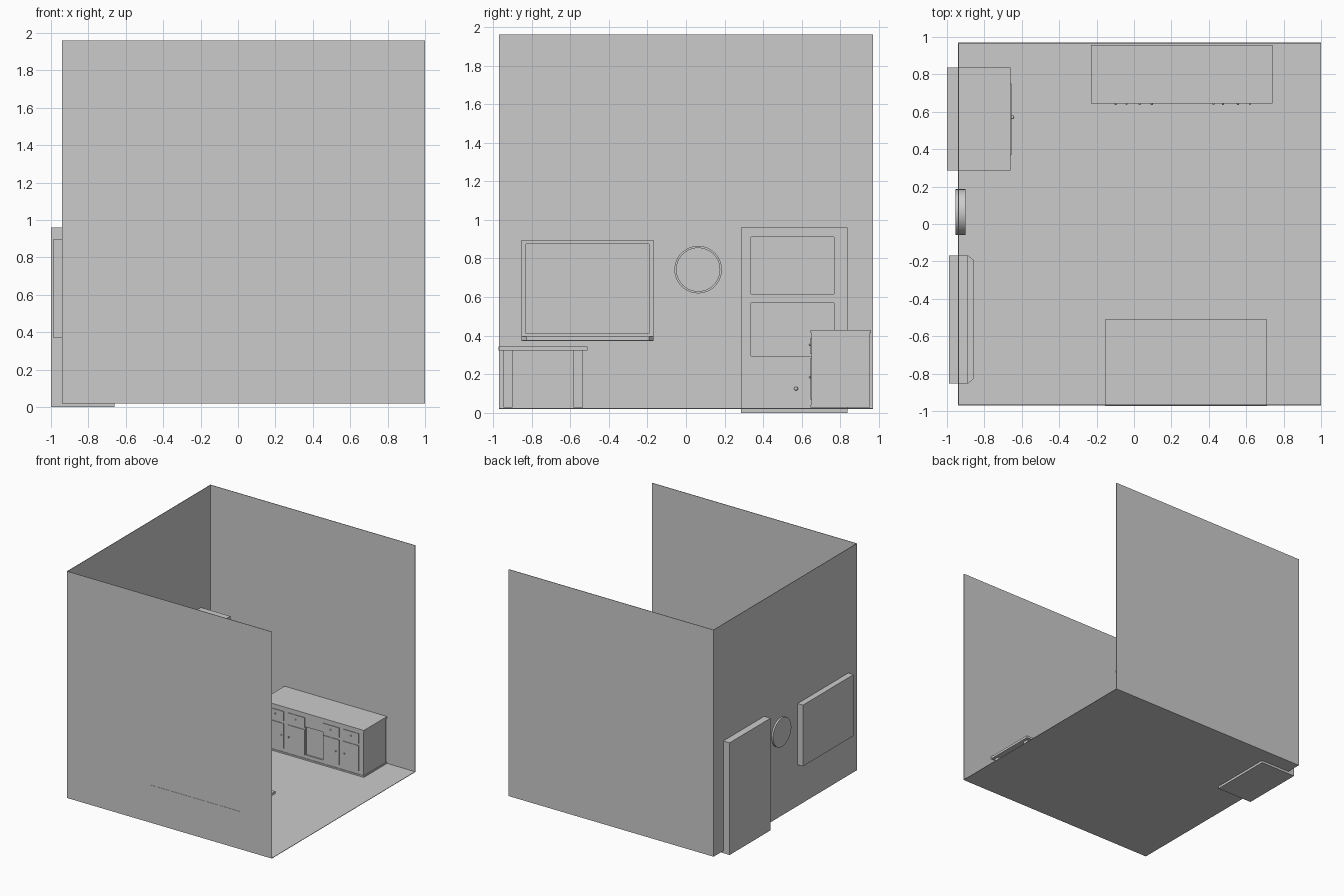
import bpy, bmesh, math
from mathutils import Matrix

if "Cube" in bpy.data.objects:
    bpy.data.objects.remove(bpy.data.objects["Cube"])


def box(name, x0, x1, y0, y1, z0, z1):
    bm = bmesh.new()
    m = (Matrix.Translation(((x0 + x1) / 2, (y0 + y1) / 2, (z0 + z1) / 2))
         @ Matrix.Diagonal((x1 - x0, y1 - y0, z1 - z0, 1)))
    bmesh.ops.create_cube(bm, size=1, matrix=m)
    return finish(name, bm)


def finish(name, bm):
    me = bpy.data.meshes.new(name)
    bmesh.ops.recalc_face_normals(bm, faces=bm.faces)
    bm.to_mesh(me)
    bm.free()
    ob = bpy.data.objects.new(name, me)
    bpy.context.collection.objects.link(ob)
    return ob


def smooth(ob):
    for p in ob.data.polygons:
        p.use_smooth = True


def knob(name, x, y, z, r):
    bm = bmesh.new()
    bmesh.ops.create_uvsphere(bm, u_segments=12, v_segments=8, radius=r,
                              matrix=Matrix.Translation((x, y, z)))
    smooth(finish(name, bm))


def recess(ob, x0, x1, y0, y1, z0, z1):
    cutter = box(ob.name + "_cutter", x0, x1, y0, y1, z0, z1)
    cutter.hide_render = True
    cutter.hide_set(True)
    mod = ob.modifiers.new("recess", 'BOOLEAN')
    mod.object = cutter
    mod.solver = 'EXACT'


# Room shell, open at the top and on the right
T = 0.004
box("floor", -0.94, 1.0, -0.97, 0.97, 0.02, 0.02 + T)
box("left_wall", -0.94, -0.94 + T, -0.97, 0.97, 0.02, 1.96)
box("front_wall", -0.94, 1.0, -0.97, -0.97 + T, 0.02, 1.96)
box("back_wall", -0.94, 1.0, 0.97 - T, 0.97, 0.02, 1.96)

# Bookcase with two open shelves and a bottom drawer
case = box("bookcase", -1.0, -0.66, 0.285, 0.838, 0.0, 0.96)
recess(case, -0.97, -0.6, 0.337, 0.768, 0.615, 0.912)
recess(case, -0.97, -0.6, 0.337, 0.768, 0.295, 0.57)
box("bookcase_drawer", -0.661, -0.656, 0.37, 0.752, 0.03, 0.22)
knob("bookcase_knob", -0.65, 0.57, 0.125, 0.01)

# Framed wall panel with a chamfered ledge
panel = box("wall_panel", -0.99, -0.888, -0.853, -0.168, 0.372, 0.896)
recess(panel, -0.905, -0.8, -0.83, -0.192, 0.412, 0.876)
bm = bmesh.new()
ledge = [(-0.888, -0.853), (-0.857, -0.828), (-0.857, -0.193), (-0.888, -0.168)]
f = bm.faces.new([bm.verts.new((x, y, 0.374)) for x, y in ledge])
ext = bmesh.ops.extrude_face_region(bm, geom=[f])
bmesh.ops.translate(bm, vec=(0, 0, 0.021),
                    verts=[v for v in ext["geom"] if isinstance(v, bmesh.types.BMVert)])
finish("panel_ledge", bm)

# Round wall clock: lathed profile (radius, x)
bm = bmesh.new()
rings = []
N = 48
for r, x in [(0.123, -0.955), (0.123, -0.90), (0.112, -0.90), (0.112, -0.912)]:
    rings.append([bm.verts.new((x, 0.063 + r * math.cos(2 * math.pi * i / N),
                                0.742 + r * math.sin(2 * math.pi * i / N)))
                  for i in range(N)])
for a, b in zip(rings, rings[1:]):
    for i in range(N):
        j = (i + 1) % N
        bm.faces.new((a[i], a[j], b[j], b[i]))
bm.faces.new(rings[0])
bm.faces.new(rings[-1])
clock = finish("wall_clock", bm)
bpy.context.view_layer.objects.active = clock
clock.select_set(True)
bpy.ops.object.shade_smooth_by_angle(angle=math.radians(40))

# Sideboard carcass
box("sideboard_base", -0.23, 0.74, 0.645, 0.955, 0.028, 0.04)
body = box("sideboard_body", -0.224, 0.734, 0.65, 0.952, 0.04, 0.414)
recess(body, 0.185, 0.348, 0.6, 0.662, 0.07, 0.31)
box("sideboard_top", -0.23, 0.74, 0.645, 0.958, 0.414, 0.43)

# Sideboard drawers and doors (x0, x1, drawer knob, door knob)
bays = [(-0.18, -0.02, -0.098, -0.04), (0.02, 0.18, 0.095, 0.03),
        (0.353, 0.505, 0.425, 0.475), (0.535, 0.69, 0.62, 0.555)]
for i, (x0, x1, kd, kl) in enumerate(bays):
    box(f"drawer_{i}", x0, x1, 0.645, 0.651, 0.305, 0.388)
    box(f"door_{i}", x0, x1, 0.645, 0.651, 0.07, 0.285)
    knob(f"drawer_knob_{i}", kd, 0.642, 0.352, 0.006)
    knob(f"door_knob_{i}", kl, 0.642, 0.184, 0.006)

# Table
box("table_top", -0.155, 0.712, -0.972, -0.51, 0.323, 0.343)
for x in (-0.13, 0.637):
    for y in (-0.947, -0.583):
        box("table_leg", x, x + 0.05, y, y + 0.048, 0.028, 0.323)
